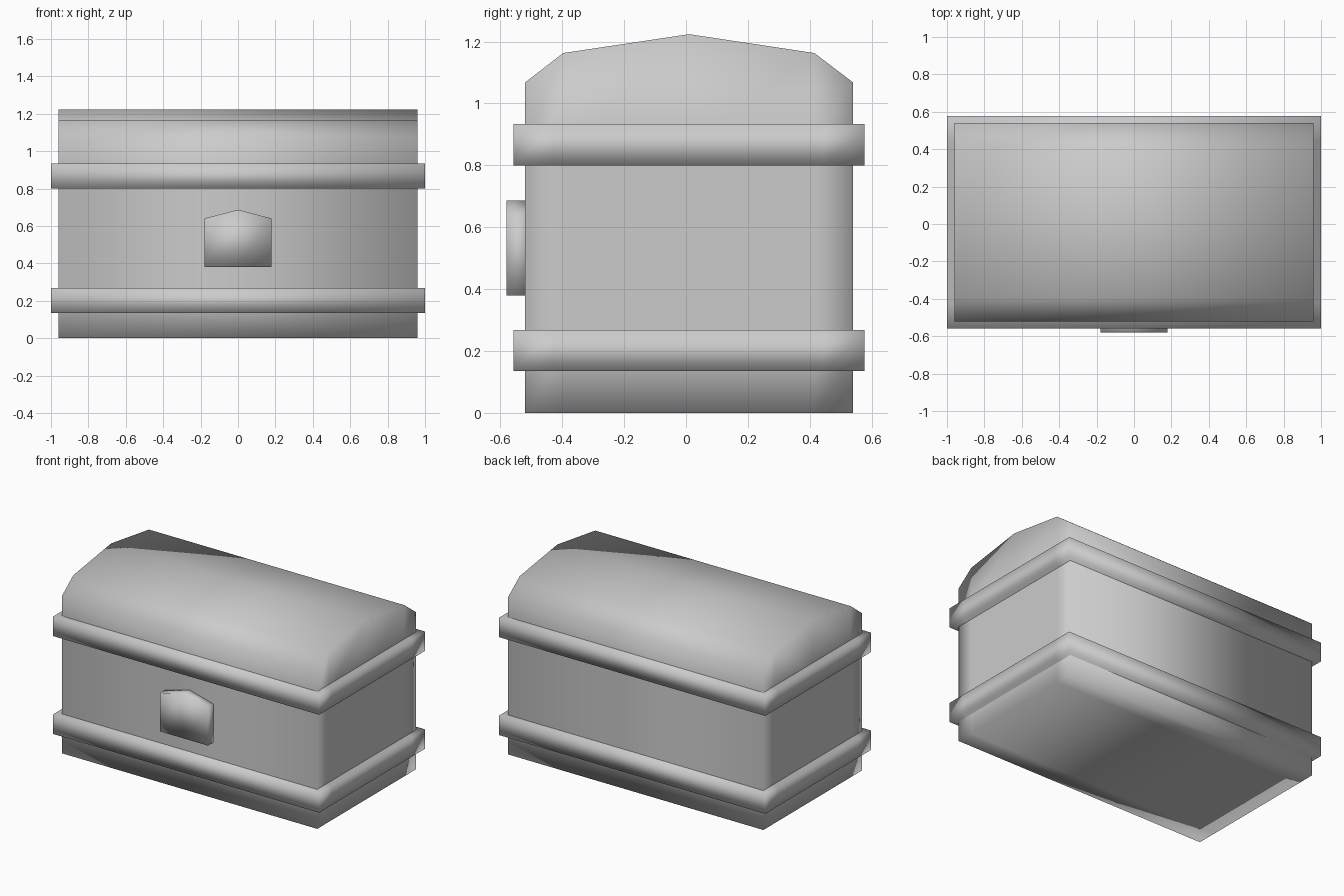
import bpy
import bmesh
from mathutils import Vector

if "Cube" in bpy.data.objects:
    bpy.data.objects.remove(bpy.data.objects["Cube"], do_unlink=True)

grey = bpy.data.materials.new("plain_grey")
grey.use_nodes = True
COLOUR = (0.6, 0.6, 0.6, 1)
grey.diffuse_color = COLOUR
grey.node_tree.nodes["Principled BSDF"].inputs["Base Color"].default_value = COLOUR


def slab(name, columns, axis, start, end):
    """Extrude a section, given as columns of (u, height) points, along x or y."""
    def place(u, z, depth):
        return Vector((depth, u, z)) if axis == "x" else Vector((u, depth, z))

    bm = bmesh.new()
    grid = [[bm.verts.new(place(u, z, start)) for z in heights] for u, heights in columns]
    for left, right in zip(grid, grid[1:]):
        for k in range(len(left) - 1):
            bm.faces.new((left[k], right[k], right[k + 1], left[k + 1]))
    # keep the first cap and extrude a copy to the far side
    caps = bm.faces[:]
    copy = bmesh.ops.duplicate(bm, geom=bm.verts[:] + bm.edges[:] + caps)["geom"]
    shift = place(0, 0, end - start)
    bmesh.ops.translate(bm, verts=[g for g in copy if isinstance(g, bmesh.types.BMVert)], vec=shift)
    rims = [e for e in bm.edges if e.is_boundary]
    bmesh.ops.bridge_loops(bm, edges=rims)
    bmesh.ops.recalc_face_normals(bm, faces=bm.faces[:])
    mesh = bpy.data.meshes.new(name)
    bm.to_mesh(mesh)
    bm.free()
    mesh.materials.append(grey)
    mesh.shade_smooth()
    obj = bpy.data.objects.new(name, mesh)
    bpy.context.collection.objects.link(obj)
    return obj


# chest body with its arched lid
arch = [(-0.52, 1.068), (-0.397, 1.163), (0.01, 1.224), (0.415, 1.163), (0.54, 1.068)]
slab("chest_body", [(y, (0, 0.2, 0.867, top)) for y, top in arch], "x", -0.96, 0.96)

# two raised bands around the chest
for name, low, high in (("lower_band", 0.135, 0.268), ("upper_band", 0.8, 0.933)):
    band = [(0.01 + (y - 0.01) * 1.071, (low, high)) for y, top in arch]
    slab(name, band, "x", -1, 1)

# pointed lock plate on the front
lock = [(-0.18, (0.38, 0.64)), (0, (0.38, 0.687)), (0.18, (0.38, 0.64))]
slab("lock_plate", lock, "y", -0.58, -0.5)
